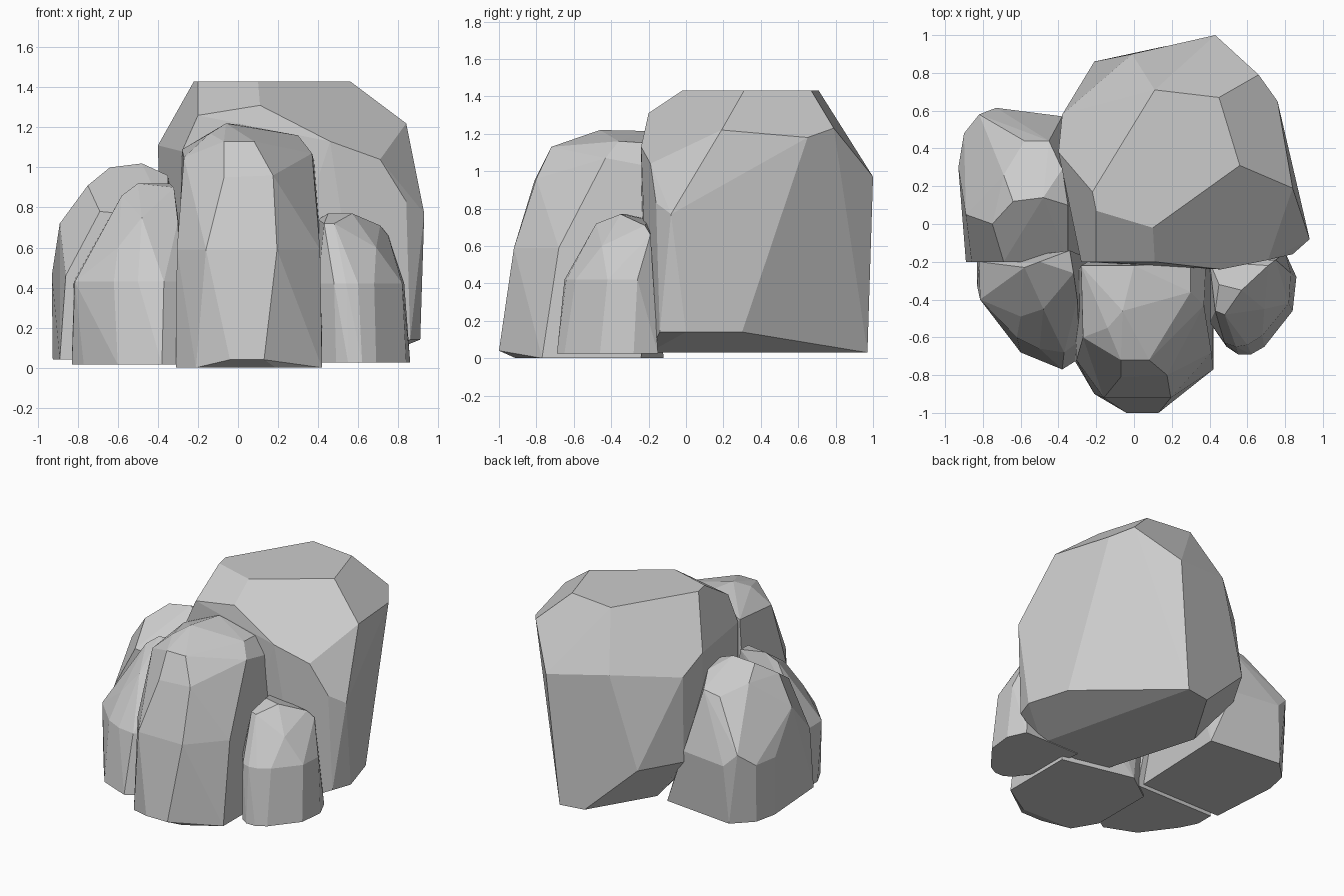
import bpy, bmesh, math


def boulder(name, rings, corners):
    """Flat-faceted boulder: hull around level outlines {z: [(x, y)]} plus chipped corners."""
    bm = bmesh.new()
    for z, outline in rings.items():
        for x, y in outline:
            bm.verts.new((x, y, z))
    for c in corners:
        bm.verts.new(c)
    hull = bmesh.ops.convex_hull(bm, input=bm.verts[:])
    loose = {g for g in hull["geom_interior"] + hull["geom_unused"]
             if isinstance(g, bmesh.types.BMVert)}
    bmesh.ops.delete(bm, geom=list(loose), context='VERTS')
    # merge nearly coplanar triangles into clean facets
    bmesh.ops.dissolve_limit(bm, angle_limit=math.radians(5),
                             verts=bm.verts[:], edges=bm.edges[:])
    bmesh.ops.recalc_face_normals(bm, faces=bm.faces[:])
    mesh = bpy.data.meshes.new(name)
    bm.to_mesh(mesh)
    bm.free()
    obj = bpy.data.objects.new(name, mesh)
    bpy.context.collection.objects.link(obj)
    return obj


# Tall boulder at the back, undercut along its left foot
boulder("back_boulder", {
    0.03: [(.34, .97), (.16, .94), (-.11, .49), (.10, -.23), (.63, -.20)],
    0.14: [(.91, 0), (.82, .30), (.86, -.14)],
    0.38: [(-.21, .86), (-.38, .57), (-.38, .36), (-.28, -.20)],
    1.43: [(-.22, .17), (-.20, .07), (.10, -.02), (.56, .31), (.45, .67), (.11, .71)],
}, [
    (.11, -.20, 1.31), (-.20, -.20, 1.26), (.46, -.24, 1.13), (.71, -.19, 1.04),
    (.84, .19, 1.22), (.76, .65, 1.18), (.66, .79, 1.23), (.43, 1.0, .97),
    (-.01, .90, 1.04), (-.38, .58, 1.0), (-.40, .38, 1.11), (-.28, -.20, 1.08),
    (.93, -.08, .77), (.84, -.16, .83),
])

# Column-like boulder in the front centre
boulder("front_boulder", {
    0.0: [(-.21, -.90), (.19, -.91), (-.31, -.73), (.42, -.77), (.42, -.24), (-.31, -.27), (-.1, -.12)],
    0.04: [(.13, -1.0), (-.04, -1.0)],
    0.59: [(.195, -.92), (-.16, -.92), (.41, -.68), (.415, -.2), (-.305, -.72)],
    1.13: [(-.07, -.72), (.08, -.72)],
}, [
    (-.06, -.46, 1.22), (0, -.22, 1.215), (.13, -.30, 1.195), (.30, -.36, 1.16),
    (.30, -.20, 1.15), (.37, -.43, 1.07), (.38, -.22, 1.03), (-.28, -.22, 1.09),
    (-.27, -.60, 1.05), (-.14, -.55, 1.17), (.175, -.80, .96), (-.07, -.81, .95),
])

# Rounded boulder on the left
boulder("left_boulder", {
    0.04: [(-.925, .30), (-.89, -.20), (-.89, .46), (-.76, .59), (-.22, .53), (-.25, -.22)],
    0.46: [(-.93, .30), (-.90, .48), (-.73, .615), (-.38, .57), (-.86, -.20)],
}, [
    (-.58, .44, .86), (-.45, .44, .88), (-.38, .29, .95), (-.35, .10, .96),
    (-.48, .14, 1.02), (-.64, .12, 1.0), (-.69, .26, .92), (-.82, .58, .55),
    (-.75, 0, .91), (-.40, 0, .90), (-.89, .05, .72), (-.35, -.20, .75), (-.69, -.20, .78),
])

# Sloping boulder at the front left
boulder("front_left_boulder", {
    0.015: [(-.83, -.33), (-.83, -.20), (-.77, -.45), (-.60, -.68), (-.38, -.77),
            (-.30, -.72), (-.20, -.20)],
    0.43: [(-.815, -.40), (-.82, -.20), (-.62, -.60), (-.50, -.66), (-.37, -.68), (-.29, -.62)],
}, [
    (-.50, -.20, .92), (-.34, -.14, .92), (-.32, -.26, .90), (-.58, -.23, .86),
    (-.44, -.30, .85), (-.30, -.40, .73), (-.48, -.45, .75), (-.60, -.49, .60),
])

# Small boulder at the front right
boulder("small_boulder", {
    0.025: [(.49, -.65), (.55, -.69), (.62, -.69), (.69, -.65), (.84, -.46),
            (.86, -.28), (.80, -.15), (.36, -.15), (.40, -.52)],
    0.42: [(.82, -.42), (.83, -.26), (.68, -.59), (.60, -.64), (.54, -.65), (.48, -.63), (.40, -.52)],
}, [
    (.45, -.32, .77), (.57, -.35, .77), (.43, -.46, .72), (.48, -.48, .72),
    (.71, -.22, .71), (.75, -.19, .66), (.69, -.45, .60), (.40, -.20, .74),
])
